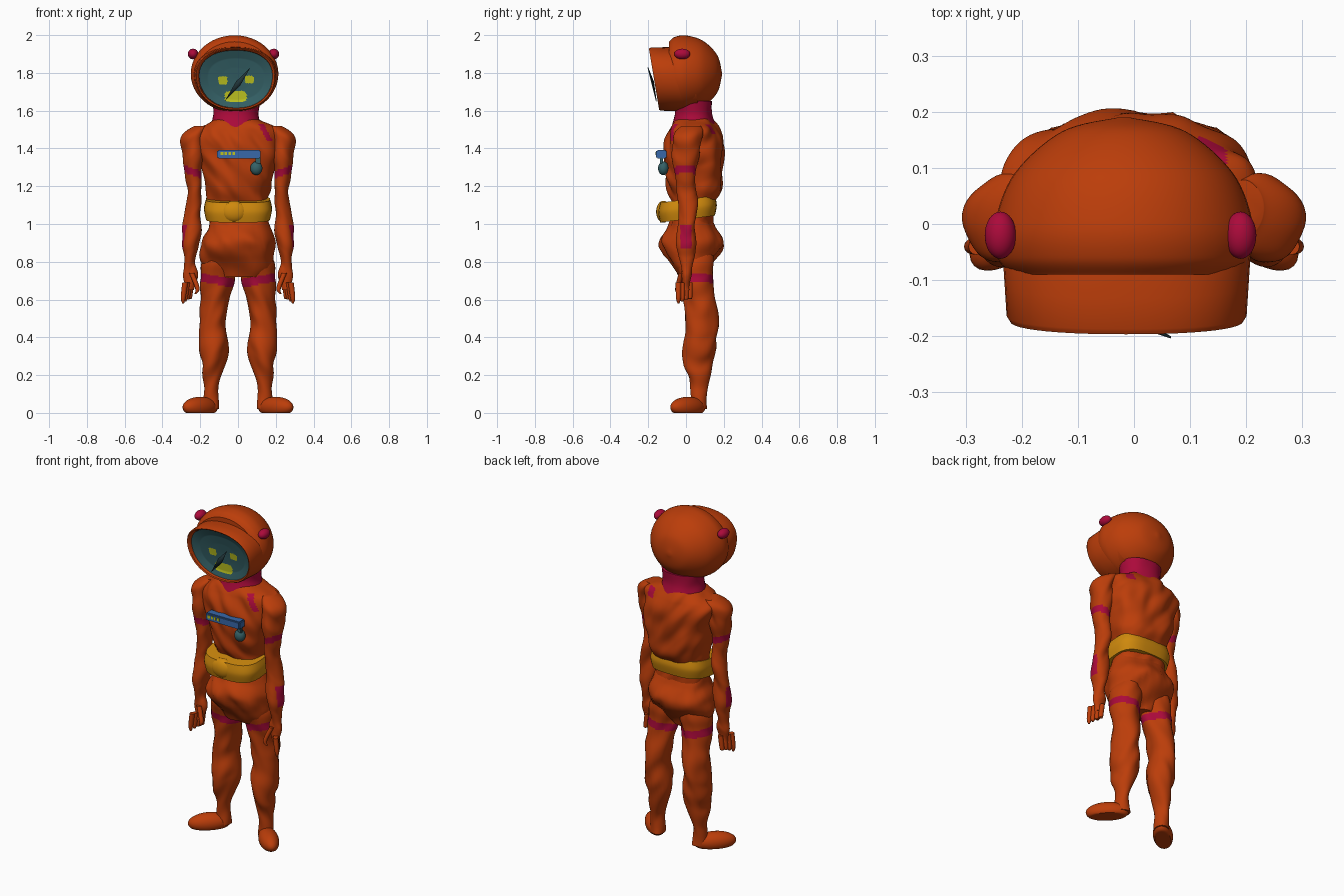
import bpy, bmesh, math
from mathutils import Vector, noise

if "Cube" in bpy.data.objects:
    bpy.data.objects.remove(bpy.data.objects["Cube"])


def material(name, red, green, blue):
    mat = bpy.data.materials.new(name)
    mat.use_nodes = True
    colour = (red, green, blue, 1)
    mat.diffuse_color = colour
    mat.node_tree.nodes["Principled BSDF"].inputs["Base Color"].default_value = colour
    return mat


orange = material("suit orange", .5, .047, .003)
crimson = material("trim crimson", .41, .003, .043)
gold = material("belt gold", .62, .25, .004)
teal = material("visor teal", .035, .12, .135)
blue = material("panel blue", .04, .14, .4)
yellow = material("marking yellow", .52, .55, .015)
slate = material("shard slate", .015, .035, .04)


def finish(name, bm, mats, rule=None):
    """Store the mesh smoothly shaded; rule(face centre) picks the second colour."""
    bmesh.ops.recalc_face_normals(bm, faces=bm.faces)
    if rule:
        for face in bm.faces:
            face.material_index = int(rule(face.calc_center_median()))
    mesh = bpy.data.meshes.new(name)
    bm.to_mesh(mesh)
    bm.free()
    for mat in mats:
        mesh.materials.append(mat)
    obj = bpy.data.objects.new(name, mesh)
    bpy.context.collection.objects.link(obj)
    bpy.ops.object.select_all(action='DESELECT')
    obj.select_set(True)
    bpy.context.view_layer.objects.active = obj
    bpy.ops.object.shade_smooth_by_angle(angle=math.radians(45))
    return obj


def spline(before, start, end, after, t):
    """Catmull-Rom blend of two neighbouring rows."""
    tangent_a, tangent_b = (end - before) / 2, (after - start) / 2
    ease = t * t * (3 - 2 * t)
    return (start + (end - start) * ease + tangent_a * t * (1 - t) ** 2
            - tangent_b * t * t * (1 - t))


def refine(rows, steps, smooth):
    """Pad each row with zero shifts, then fill in between the rows."""
    rows = [list(row) + [0] * (5 - len(row)) for row in rows]
    last = len(rows) - 1
    filled = []
    for i in range(last):
        start, end = rows[i], rows[i + 1]
        before, after = rows[max(i - 1, 0)], rows[min(i + 2, last)]
        for k in range(steps):
            t = k / steps
            if smooth:
                filled.append([spline(*values, t) for values in zip(before, start, end, after)])
            else:
                filled.append([a + (b - a) * t for a, b in zip(start, end)])
    return filled + [rows[last]]


def loft(name, rows, mats, at, rule=None, segments=28, steps=8, smooth=True,
         square=1, fold=0, place=Vector, caps=True):
    """Skin over ellipses; a row is height, radius x, radius y and optional shifts in x, y."""
    bm = bmesh.new()
    rings = []
    for height, radius_x, radius_y, shift_x, shift_y in refine(rows, steps, smooth):
        ring = []
        for i in range(segments):
            turn = math.tau * i / segments
            c, s = [math.copysign(abs(f(turn)) ** square, f(turn)) for f in (math.cos, math.sin)]
            p = Vector((at[0] + shift_x + radius_x * c, at[1] + shift_y + radius_y * s, height))
            crease = fold * noise.noise(Vector((p.x, p.y, p.z + p.x)) * 10)
            ring.append(bm.verts.new(place(p + Vector((c, s, 0)) * crease)))
        rings.append(ring)
    for low, high in zip(rings, rings[1:]):
        for i in range(segments):
            bm.faces.new((low[i - 1], low[i], high[i], high[i - 1]))
    if caps:
        bm.faces.new(rings[0])
        bm.faces.new(rings[-1])
    return finish(name, bm, mats, rule)


def ball(name, centre, radii, mat, turn=0, flat_base=False):
    bm = bmesh.new()
    bmesh.ops.create_uvsphere(bm, u_segments=32, v_segments=20, radius=1)
    c, s = math.cos(turn), math.sin(turn)
    for vert in bm.verts:
        x, y, z = [a * b for a, b in zip(vert.co, radii)]
        vert.co = Vector((x * c - y * s, x * s + y * c, z)) + Vector(centre)
        if flat_base:
            vert.co.z = max(vert.co.z, 0)
    return finish(name, bm, [mat])


def box(name, centre, size, mat, bevel):
    bm = bmesh.new()
    bmesh.ops.create_cube(bm, size=1)
    for vert in bm.verts:
        vert.co = Vector(a * b for a, b in zip(vert.co, size)) + Vector(centre)
    bmesh.ops.bevel(bm, geom=bm.edges[:], offset=bevel, segments=2, affect='EDGES')
    return finish(name, bm, [mat])


# Painted straps on the left shoulder, front and back
def strap(p):
    front = p.y < .04 and abs(p.z - 1.485) < .045 and abs(p.x - .145 + (p.z - 1.485) / 2) < .015
    back = p.y > .08 and abs(p.z - 1.5) < .025 and abs(p.x - .14) < .024
    return front or back


# Torso, baggy hips and collar
loft("torso", [(1, .15, .1), (1.1, .155, .11), (1.2, .175, .145), (1.4, .22, .155),
               (1.5, .22, .13), (1.56, .1, .09)],
     [orange, crimson], at=(0, .042), rule=strap, segments=128, steps=20, square=.85, fold=.02)
loft("hips", [(1.04, .15, .1), (.98, .165, .125), (.9, .19, .168), (.8, .185, .115), (.72, .13, .07)],
     [orange], at=(0, .03), segments=40, square=.9, fold=.025)
loft("collar", [(1.51, .14, .12), (1.58, .12, .1), (1.65, .13, .1)],
     [crimson], at=(-.01, .04), fold=.006)


# Belt, lower at the front, with a broad buckle
def belt_tilt(p):
    return Vector((p.x, p.y, p.z + p.y / 8))


loft("belt", [(1.025, .17, .145), (1.08, .18, .155), (1.13, .17, .145)],
     [gold], at=(0, .008), segments=40, square=.65, place=belt_tilt)
ball("buckle", (-.02, -.12, 1.065), (.07, .038, .058), gold)


# Colour rules for the thigh hem and the sleeve trim
def hem(p):
    return abs(p.z - .7 - (abs(p.x) - .1) / 6) < .023


def sleeve_trim(p):
    upper_band = abs(p.z - 1.28 - (abs(p.x) - .25) / 3) < .02
    elbow_patch = abs(p.z - .93) < .06 and abs(p.x) > .27 and abs(p.y) < .03
    return upper_band or elbow_patch


# Limbs, mirrored by the sign of side
for word, side in (("left", 1), ("right", -1)):
    def mirrored(p):
        return Vector((p.x * side, p.y, p.z))

    loft(word + "_leg", [(.9, .07, .09, -.04, -.03), (.8, .09, .1, -.03, -.02),
                         (.7, .09, .08, -.025, -.01), (.5, .07, .09, 0, .01), (.3, .07, .08),
                         (.1, .03, .04, .01), (.02, .04, .04, .01)],
         [orange, crimson], at=(.13, .07), rule=hem, steps=20, fold=.018, place=mirrored)
    ball(word + "_foot", (.2 * side, .01, .03), (.12, .055, .055), orange,
         turn=-side * math.pi / 4, flat_base=True)
    loft(word + "_arm", [(1.52, .04, .05, -.06, .03), (1.46, .06, .085, -.015, .01),
                         (1.3, .05, .06, -.01), (1.1, .04, .05, -.02, .01), (.95, .05, .05),
                         (.8, .025, .03), (.72, .04, .03), (.65, .03, .03, .01)],
         [orange, crimson], at=(.25, 0), rule=sleeve_trim, segments=48, steps=20, fold=.022,
         place=mirrored)

    # Four fingers fanned from front to back, then the thumb
    for k in range(4):
        loft(f"{word}_finger_{k + 1}", [(.58 + k / 100, .005, .005), (.61, .013, .013),
                                        (.69, .015, .015, -.01)],
             [orange], at=(.29 - k / 90, k / 50 - .04), segments=12, place=mirrored)
    loft(word + "_thumb", [(.63, .005, .005), (.66, .012, .012, -.01), (.74, .014, .014, .02, .02)],
         [orange], at=(.225, -.045), segments=12, place=mirrored)
    ball(word + "_helmet_knob", (.214 * side - .024, -.02, 1.9), (.028, .042, .028), crimson)


# Helmet: rounded dome, and a hood that leans forward at the brow and narrows at the chin
def facing(p):
    return Vector((p.x, -p.z, p.y))


def lean(p):
    rise = p.y - 1.77
    return Vector((p.x * (1 + rise / 2), -p.z - rise / 6, p.y))


loft("helmet_dome", [(-.19, .01, .01), (-.165, .11, .1), (-.09, .195, .175), (0, .23, .203),
                     (.06, .225, .195), (.09, .2, .17)],
     [orange], at=(-.018, 1.795), segments=48, place=facing)
loft("helmet_hood", [(-.04, .2, .16), (.05, .22, .17), (.16, .213, .167), (.17, .207, .162),
                     (.165, .199, .155), (.13, .19, .15)],
     [orange], at=(-.013, 1.767), segments=48, steps=2, smooth=False, square=.9,
     place=lean, caps=False)


# Sunken visor with painted eyes and mouth
def face_mark(p):
    def spot(x, z, width, height):
        return ((p.x - x) / width) ** 4 + ((p.z - z) / height) ** 4 < 1

    eyes = spot(-.08, 1.76, .024, .022) or spot(.06, 1.765, .024, .02)
    return p.y < -.04 and (eyes or spot(-.012, 1.675, .058, .03))


loft("visor", [(.03, .19, .15), (.15, .195, .152), (.135, .15, .11), (.13, .08, .06),
               (.128, .004, .003)],
     [teal, yellow], at=(-.01, 1.767), rule=face_mark, segments=96, steps=14,
     smooth=False, square=.9, place=lean)

# Slim shard standing in front of the visor
bm = bmesh.new()
corners = [(.066, -.2, 1.83), (.01, -.17, 1.73), (-.07, -.155, 1.65), (-.01, -.17, 1.755)]
bm.faces.new([bm.verts.new(corner) for corner in corners])
shard = finish("visor_shard", bm, [slate])
shard.modifiers.new("thickness", 'SOLIDIFY').thickness = .004

# Chest panel with lights, and a hanging pendant
box("chest_panel", (.005, -.13, 1.37), (.23, .055, .046), blue, bevel=.006)
for k in range(4):
    box(f"panel_light_{k + 1}", (k / 48 - .085, -.158, 1.373), (.014, .006, .018), yellow,
        bevel=.001)
ball("pendant", (.097, -.12, 1.295), (.032, .028, .036), teal)
box("pendant_link", (.105, -.13, 1.335), (.026, .016, .04), teal, bevel=.004)
